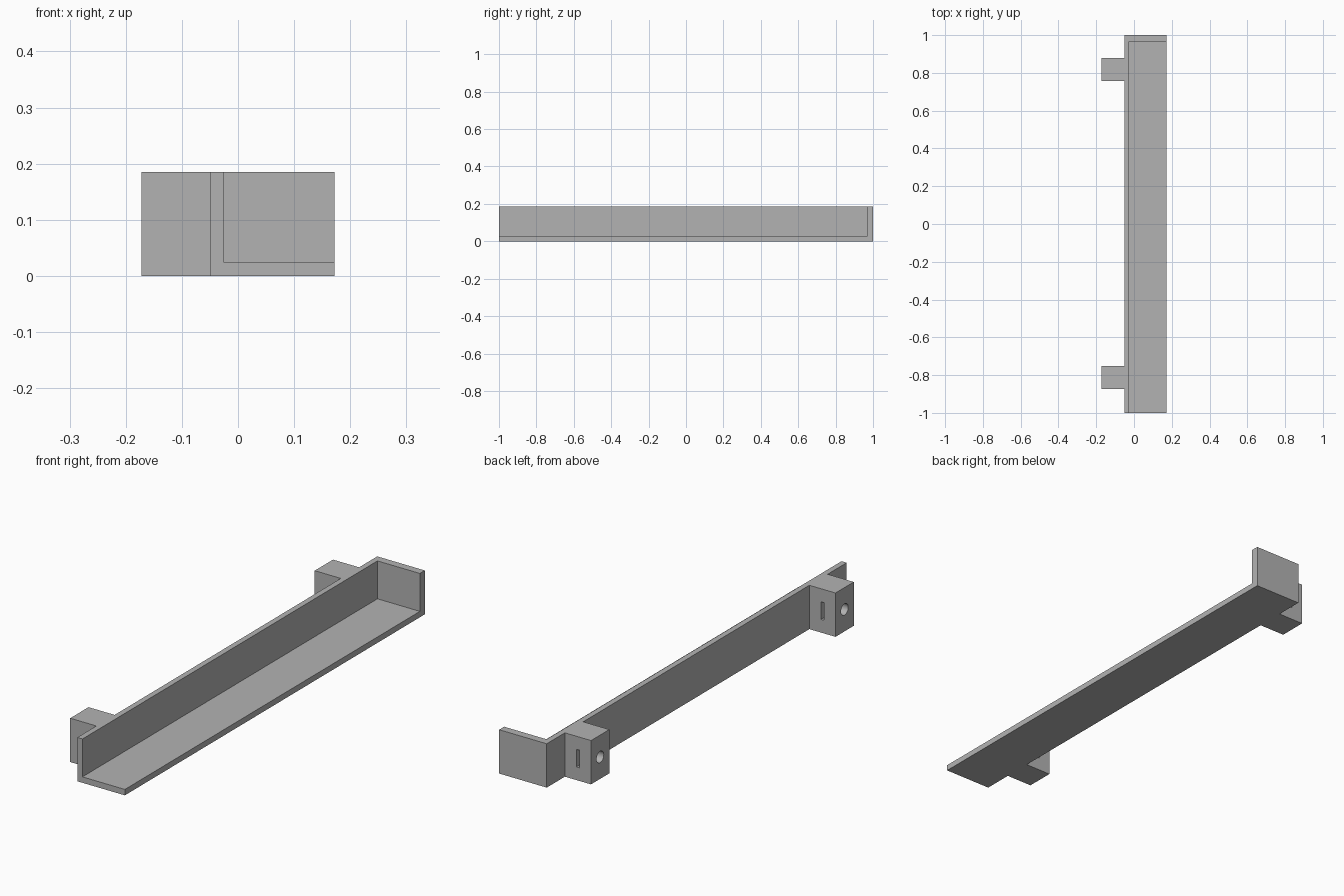
import bpy
import bmesh
import math
from mathutils import Matrix, Vector

if "Cube" in bpy.data.objects:
    bpy.data.objects.remove(bpy.data.objects["Cube"], do_unlink=True)

HEIGHT = 0.185
OUTER, WALL, INNER, EDGE = -0.172, -0.05, -0.026, 0.172
FLOOR = 0.025
END_WALL = 0.967
TAB_WIDTH = 0.122
TAB_CENTRES = (-0.812, 0.818)

grey = bpy.data.materials.new("plain grey")
grey.use_nodes = True
colour = (0.45, 0.45, 0.45, 1)
grey.diffuse_color = colour
grey.node_tree.nodes["Principled BSDF"].inputs["Base Color"].default_value = colour


def make_object(name, bm):
    bmesh.ops.recalc_face_normals(bm, faces=bm.faces)
    mesh = bpy.data.meshes.new(name)
    bm.to_mesh(mesh)
    bm.free()
    mesh.materials.append(grey)
    obj = bpy.data.objects.new(name, mesh)
    bpy.context.collection.objects.link(obj)
    return obj


def box(name, low, high):
    low, high = Vector(low), Vector(high)
    bm = bmesh.new()
    bmesh.ops.create_cube(bm, size=1, matrix=Matrix.Translation((low + high) / 2)
                          @ Matrix.Diagonal((*(high - low), 1)))
    return make_object(name, bm)


def cut(target, cutter):
    cutter.hide_render = True
    mod = target.modifiers.new("cut", "BOOLEAN")
    mod.operation = "DIFFERENCE"
    mod.solver = "EXACT"
    mod.object = cutter
    bpy.context.view_layer.objects.active = target
    bpy.ops.object.modifier_apply(modifier=mod.name)
    bpy.data.objects.remove(cutter, do_unlink=True)


# Rail footprint with two mounting tabs, extruded upwards
outline = [(EDGE, -1), (EDGE, 1), (WALL, 1)]
for centre in reversed(TAB_CENTRES):
    back, front = centre + TAB_WIDTH / 2, centre - TAB_WIDTH / 2
    outline += [(WALL, back), (OUTER, back), (OUTER, front), (WALL, front)]
outline.append((WALL, -1))
bm = bmesh.new()
face = bm.faces.new([bm.verts.new((x, y, 0)) for x, y in outline])
top = bmesh.ops.extrude_face_region(bm, geom=[face])["geom"]
bmesh.ops.translate(bm, vec=(0, 0, HEIGHT),
                    verts=[v for v in top if isinstance(v, bmesh.types.BMVert)])
rail = make_object("mounting_rail", bm)

# Open channel leaving the floor, the long wall and the back end wall
cut(rail, box("channel_cutter", (INNER, -1.1, FLOOR), (0.3, END_WALL, 0.3)))

# Screw hole and nut slot in each tab
mid_x, mid_z = (OUTER + WALL) / 2, HEIGHT / 2
for centre in TAB_CENTRES:
    cut(rail, box("nut_slot_cutter", (mid_x - 0.007, centre - 0.037, mid_z - 0.037),
                  (mid_x + 0.007, centre + 0.1, mid_z + 0.037)))
    bm = bmesh.new()
    bmesh.ops.create_cone(bm, cap_ends=True, segments=32, radius1=0.024, radius2=0.024,
                          depth=0.16, matrix=Matrix.Translation((-0.16, centre, mid_z))
                          @ Matrix.Rotation(math.pi / 2, 4, "Y"))
    cut(rail, make_object("screw_hole_cutter", bm))

# Smooth the holes, keep the box edges sharp
bpy.ops.object.select_all(action="DESELECT")
rail.select_set(True)
bpy.context.view_layer.objects.active = rail
bpy.ops.object.shade_smooth_by_angle(angle=math.radians(30))
